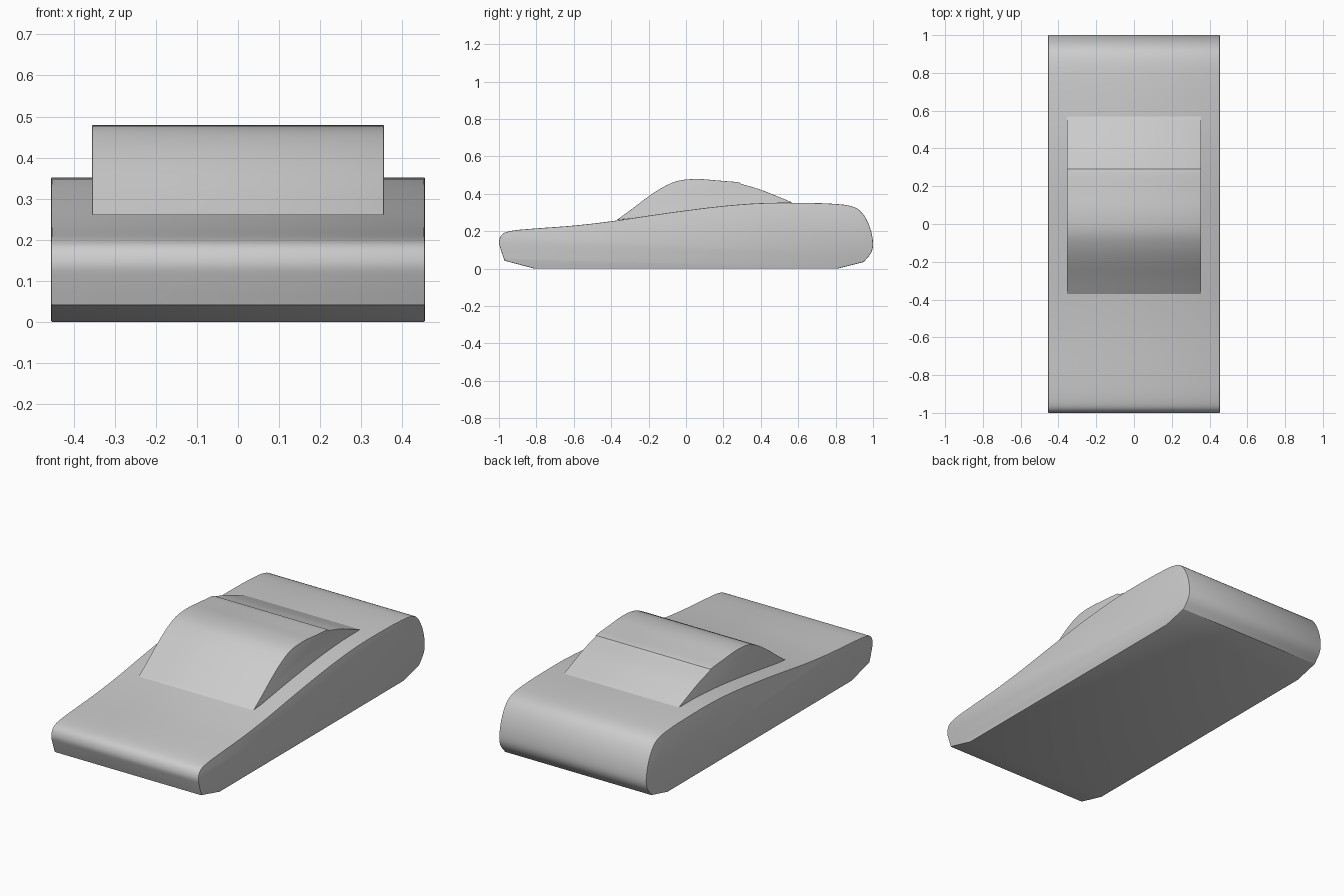
import bpy, bmesh
from mathutils import Vector

if "Cube" in bpy.data.objects:
    bpy.data.objects.remove(bpy.data.objects["Cube"])


def smooth_path(points, steps=5):
    """Catmull-Rom curve through (y, z) points."""
    p = [Vector(q) for q in points]
    p = [2 * p[0] - p[1]] + p + [2 * p[-1] - p[-2]]
    out = []
    for a, b, c, d in zip(p, p[1:], p[2:], p[3:]):
        for i in range(steps):
            t = i / steps
            out.append(0.5 * (2 * b + (c - a) * t + (2 * a - 5 * b + 4 * c - d) * t * t
                              + (3 * b - a - 3 * c + d) * t ** 3))
    return out + [p[-2]]


def extrude_profile(name, profile, half_width, bevel):
    """Side profile extruded across x, with softly broken side edges."""
    bm = bmesh.new()
    face = bm.faces.new([bm.verts.new((-half_width, y, z)) for y, z in profile])
    geom = bmesh.ops.extrude_face_region(bm, geom=[face])["geom"]
    verts = [g for g in geom if isinstance(g, bmesh.types.BMVert)]
    bmesh.ops.translate(bm, verts=verts, vec=(2 * half_width, 0, 0))
    bmesh.ops.recalc_face_normals(bm, faces=bm.faces)
    rim = [e for e in bm.edges if abs(e.verts[0].co.x - e.verts[1].co.x) < 1e-6]
    bmesh.ops.bevel(bm, geom=rim, offset=bevel, segments=2, profile=0.5, affect='EDGES')
    mesh = bpy.data.meshes.new(name)
    bm.to_mesh(mesh)
    bm.free()
    obj = bpy.data.objects.new(name, mesh)
    bpy.context.collection.objects.link(obj)
    bpy.ops.object.select_all(action='DESELECT')
    obj.select_set(True)
    bpy.context.view_layer.objects.active = obj
    bpy.ops.object.shade_smooth_by_angle(angle=0.5)
    return obj


# Lower body: flat floor with chamfered ends, wedge-shaped upper line
upper = smooth_path([
    (0.95, 0.035), (0.99, 0.085), (1.0, 0.14), (0.982, 0.225), (0.94, 0.3),
    (0.88, 0.335), (0.76, 0.348), (0.58, 0.352), (0.4, 0.35), (0.2, 0.335),
    (0.0, 0.311), (-0.2, 0.283), (-0.4, 0.253), (-0.6, 0.23), (-0.8, 0.215),
    (-0.92, 0.204), (-0.98, 0.186), (-1.0, 0.145), (-0.99, 0.1), (-0.97, 0.042)], 4)
extrude_profile("body", [(-0.81, 0.0), (0.81, 0.0)] + upper, 0.455, 0.004)

# Cabin: raked windscreen, curved roof with a small lip, sloping rear window
roof = smooth_path([
    (-0.37, 0.26), (-0.29, 0.318), (-0.2, 0.386), (-0.12, 0.437), (-0.04, 0.47),
    (0.06, 0.479), (0.17, 0.471), (0.27, 0.463)], 4)
rear = smooth_path([(0.295, 0.453), (0.39, 0.425), (0.48, 0.39), (0.57, 0.353)], 4)
extrude_profile("cabin", roof + [(0.29, 0.459)] + rear, 0.355, 0.002)
